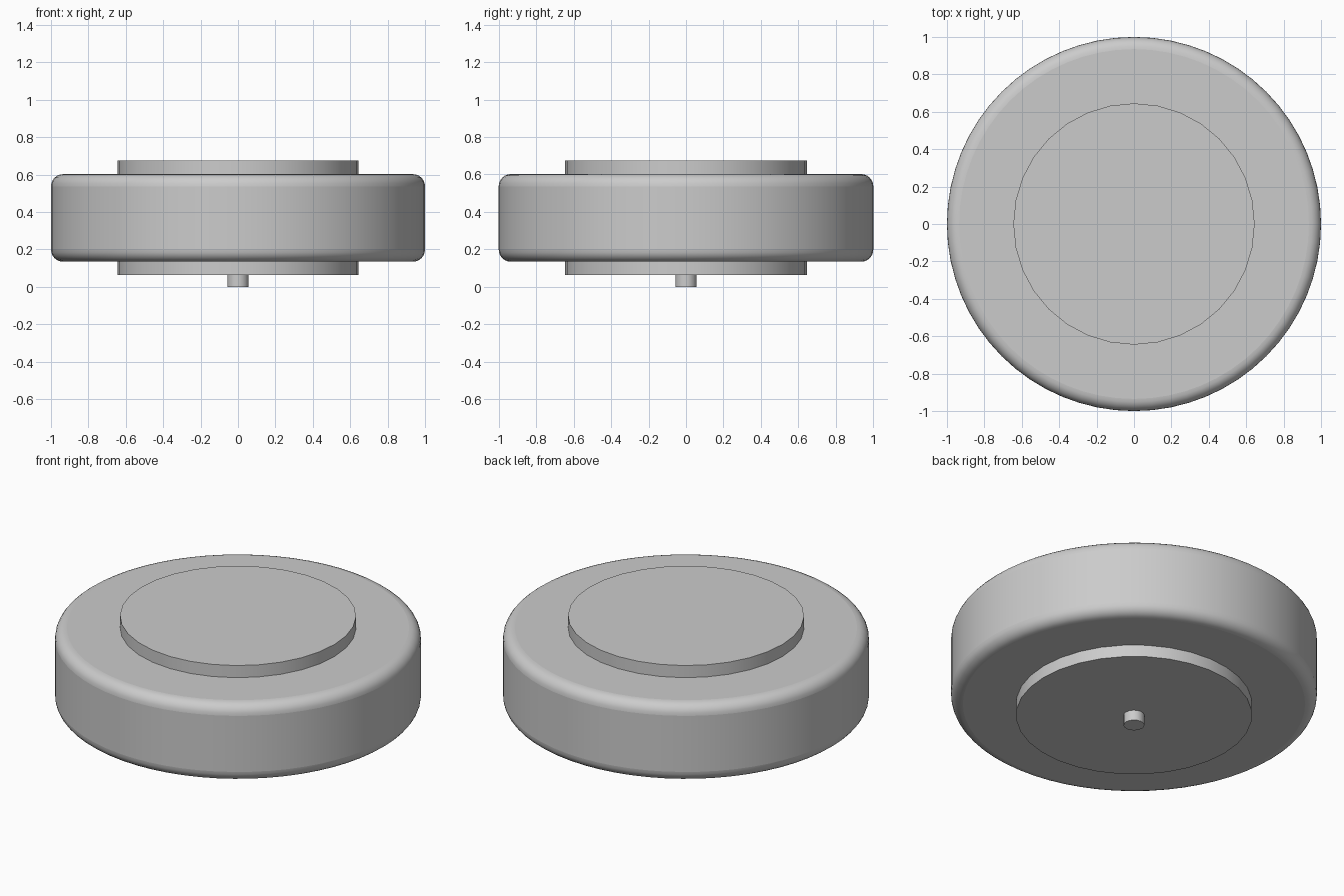
import bpy
import math

default = bpy.data.objects.get("Cube")
if default:
    bpy.data.objects.remove(default, do_unlink=True)

# Single plain grey
GREY = (0.6, 0.6, 0.6, 1.0)
grey = bpy.data.materials.new("plain grey")
grey.use_nodes = True
grey.diffuse_color = GREY
grey.node_tree.nodes["Principled BSDF"].inputs["Base Color"].default_value = GREY


def disc(name, radius, bottom, top, sides, rounding=0.0):
    """Upright cylinder between two heights, with optional rounded rims."""
    bpy.ops.mesh.primitive_cylinder_add(
        vertices=sides, radius=radius, depth=top - bottom,
        location=(0, 0, (bottom + top) / 2))
    obj = bpy.context.object
    obj.name = name
    obj.data.materials.append(grey)
    if rounding:
        bevel = obj.modifiers.new("rounded rims", 'BEVEL')
        bevel.width = rounding
        bevel.segments = 6
        bevel.limit_method = 'ANGLE'
        bevel.angle_limit = math.radians(60)
    bpy.ops.object.shade_smooth_by_angle(angle=math.radians(35))
    if rounding:
        # Bevel before the sharp-edge shading is evaluated
        bpy.ops.object.modifier_apply(modifier="rounded rims")
        bpy.ops.object.shade_smooth_by_angle(angle=math.radians(35))
    return obj


# Wide wheel body, the hub passing through it, and the small axle pin below
disc("wheel_body", 1.0, 0.134, 0.602, 64, rounding=0.065)
disc("hub", 0.645, 0.062, 0.675, 32)
disc("axle_pin", 0.057, 0.0, 0.1, 16)
